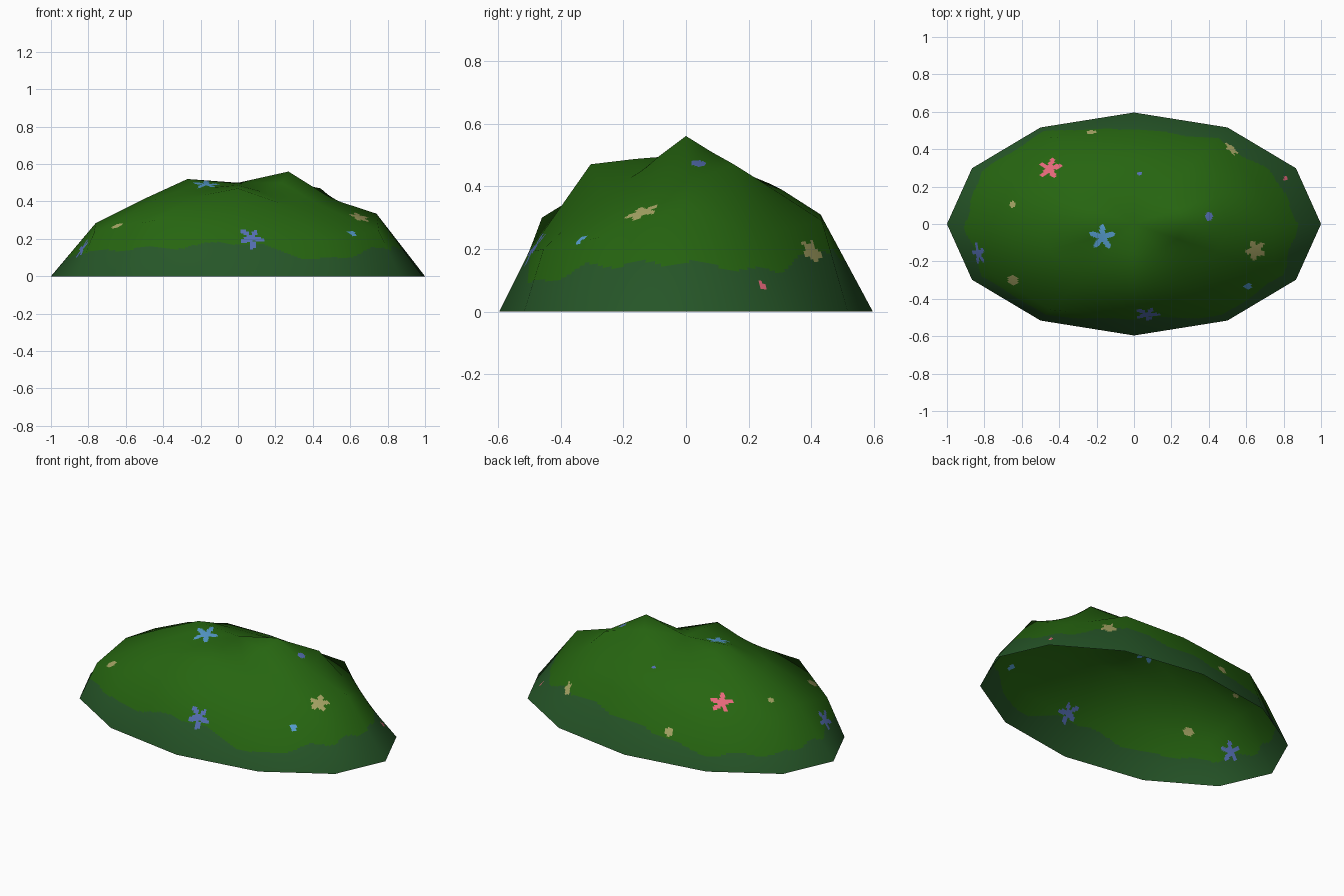
import bpy
import bmesh
from math import sin, cos, atan2, radians, pi
from mathutils import Vector

if "Cube" in bpy.data.objects:
    bpy.data.objects.remove(bpy.data.objects["Cube"], do_unlink=True)

SIDES = 12      # corners of the base outline
FINE = 28       # fine cells per coarse face, so painted patches get clean outlines
DEPTH = 0.596   # half depth of the base, half width is one


def make_material(name, rgb):
    linear = [(c / 255 / 12.92 if c < 11 else ((c / 255 + 0.055) / 1.055) ** 2.4) for c in rgb]
    mat = bpy.data.materials.new(name)
    mat.use_nodes = True
    mat.diffuse_color = (*linear, 1)
    bsdf = mat.node_tree.nodes["Principled BSDF"]
    bsdf.inputs["Base Color"].default_value = (*linear, 1)
    bsdf.inputs["Roughness"].default_value = 0.9
    return mat


COLOURS = {
    "grass_green": (38, 101, 16),
    "border_green": (38, 86, 40),
    "petal_pink": (228, 103, 122),
    "petal_sky": (86, 156, 206),
    "petal_blue": (84, 110, 178),
    "petal_tan": (166, 164, 100),
}
NAMES = list(COLOURS)


def ring(scales, heights):
    """One twelve-sided ring, scaled per corner and lifted per corner."""
    points = []
    for j in range(SIDES):
        a = radians(30 * j)
        points.append(Vector((scales[j] * cos(a), scales[j] * DEPTH * sin(a), heights[j])))
    return points


def build(rows):
    """Skin closed rings into a bmesh; the last row shrinks to one summit vertex."""
    bm = bmesh.new()
    verts = [[bm.verts.new(p) for p in row] for row in rows[:-1]]
    top = bm.verts.new(rows[-1][0])
    count = len(rows[0])
    for i, row in enumerate(verts):
        for j in range(count):
            k = (j + 1) % count
            if i + 1 < len(verts):
                bm.faces.new((row[j], row[k], verts[i + 1][k], verts[i + 1][j]))
            else:
                bm.faces.new((row[j], row[k], top))
    bm.normal_update()
    return bm


def refine(rows):
    """Interpolate every coarse face into a fine grid."""
    out = []
    for i in range(len(rows) - 1):
        for s in range(FINE + (i == len(rows) - 2)):
            v = s / FINE
            edge = [rows[i][j].lerp(rows[i + 1][j], v) for j in range(SIDES)]
            out.append([edge[j].lerp(edge[(j + 1) % SIDES], t / FINE)
                        for j in range(SIDES) for t in range(FINE)])
    return out


# Coarse hill: base, shoulder, crown and summit rings
shoulder_scale = (.74, .76, .84, .72, .9, .86, .76, .89, .89, .84, .88, .87)
shoulder_z = (.335, .24, .29, .31, .23, .25, .285, .23, .3, .19, .2, .24)
crown_z = (.41, .47, .4, .39, .41, .41, .41, .41, .42, .47, .38, .38)
summit_z = (.56, .51, .47, .45, .46, .49, .52, .49, .475, .487, .45, .5)
summit = Vector((0, 0, .5))
rows = [
    ring([1] * SIDES, [0] * SIDES),
    ring(shoulder_scale, shoulder_z),
    ring([.51] * SIDES, crown_z),
    ring([.27] * SIDES, summit_z),
    [summit] * SIDES,
]

# Smooth normals of the coarse form, carried over to the fine one
coarse = build(rows)
flat = [v.normal.copy() for v in coarse.verts]
coarse.free()
normal_rows = [flat[i * SIDES:(i + 1) * SIDES] for i in range(4)] + [[flat[-1]] * SIDES]
fine_normals = refine(normal_rows)
normals = [n.normalized() for row in fine_normals[:-1] for n in row]
normals.append(flat[-1].normalized())

bm = build(refine(rows))
bm.faces.ensure_lookup_table()
centres = [f.calc_center_median() for f in bm.faces]

# Wavy border around the foot of the hill
border_z = (.155, .13, .2, .16, .09, .1, .11, .13, .15, .18, .09, .15)
for face, c in zip(bm.faces, centres):
    angle = atan2(c.y / DEPTH, c.x) % (2 * pi)
    step = angle / (2 * pi) * SIDES
    j = int(step) % SIDES
    blend = (1 - cos(pi * (step - int(step)))) / 2
    limit = border_z[j] * (1 - blend) + border_z[(j + 1) % SIDES] * blend
    face.material_index = int(c.z < limit + 0.01 * sin(17 * angle))

# Painted flowers: x, y, radius, petal depth (0 is a round bud), turn, colour
FLOWERS = [
    (-.45, .30, .068, .33, 1.5, "petal_pink"),
    (-.17, -.07, .072, .33, .3, "petal_sky"),
    (.07, -.485, .068, .33, 1.2, "petal_blue"),
    (-.83, -.16, .064, .33, .4, "petal_blue"),
    (.65, -.14, .058, .22, .8, "petal_tan"),
    (.52, .40, .045, .2, .5, "petal_tan"),
    (-.65, -.30, .03, 0, 0, "petal_tan"),
    (-.65, .105, .018, 0, 0, "petal_tan"),
    (-.23, .49, .027, 0, 0, "petal_tan"),
    (.40, .04, .023, 0, 0, "petal_blue"),
    (.03, .27, .012, 0, 0, "petal_blue"),
    (.61, -.335, .021, 0, 0, "petal_sky"),
    (.81, .245, .014, 0, 0, "petal_pink"),
]
for x, y, radius, petal, turn, colour in FLOWERS:
    spot = min(range(len(centres)),
               key=lambda i: (centres[i].x - x) ** 2 + (centres[i].y - y) ** 2)
    middle = Vector((x, y, centres[spot].z))
    normal = bm.faces[spot].normal
    across = Vector((0, 1, 0)).cross(normal).normalized()
    up = normal.cross(across)
    for face, c in zip(bm.faces, centres):
        d = c - middle
        if d.length < radius * 1.1:
            u, v = d.dot(across), d.dot(up)
            edge = radius * (1 - petal + petal * cos(5 * (atan2(v, u) - turn)))
            if (u * u + v * v) ** 0.5 < edge:
                face.material_index = NAMES.index(colour)

# Finished open-bottomed hill
for face in bm.faces:
    face.smooth = True
mesh = bpy.data.meshes.new("grassy_hill")
bm.to_mesh(mesh)
bm.free()
for name, rgb in COLOURS.items():
    mesh.materials.append(make_material(name, rgb))
mesh.normals_split_custom_set_from_vertices(normals)
hill = bpy.data.objects.new("grassy_hill", mesh)
bpy.context.scene.collection.objects.link(hill)
